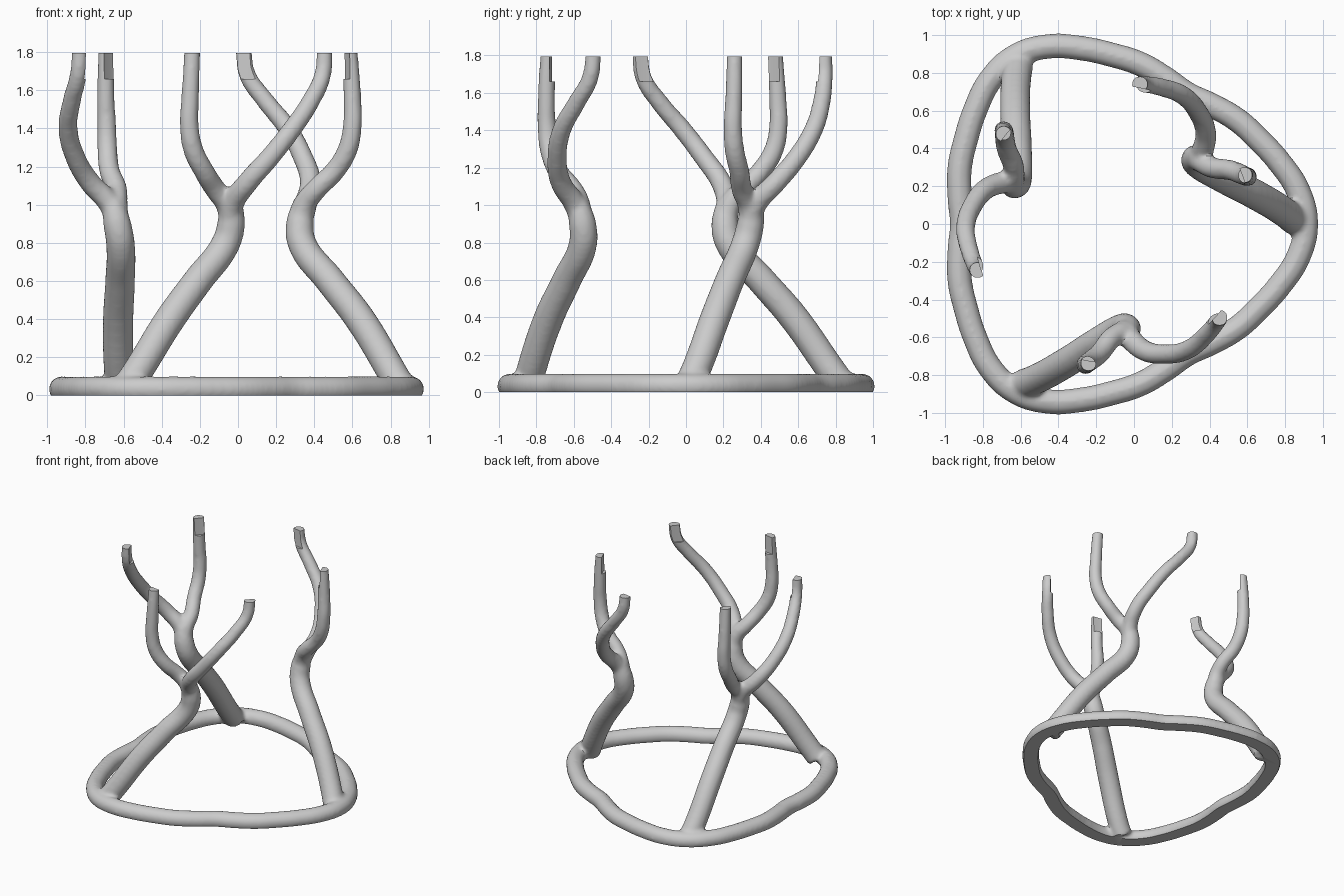
import bpy
import bmesh
from math import radians, cos, sin
from mathutils import Matrix, Vector

default = bpy.data.objects.get("Cube")
if default:
    bpy.data.objects.remove(default, do_unlink=True)

AXIS = Vector((-0.115, 0, 0))  # three-fold symmetry axis


def add_path(curve, points, cyclic=False):
    """Smooth tube through (x, y, z, radius) points."""
    spline = curve.splines.new('BEZIER')
    spline.bezier_points.add(len(points) - 1)
    spline.use_cyclic_u = cyclic
    for bp, (x, y, z, r) in zip(spline.bezier_points, points):
        bp.co = (x, y, z)
        bp.radius = r
        bp.handle_left_type = bp.handle_right_type = 'AUTO'


def link(name, data):
    obj = bpy.data.objects.new(name, data)
    bpy.context.collection.objects.link(obj)
    return obj


def baked(obj):
    """Mesh of the object with its modifiers applied."""
    deps = bpy.context.evaluated_depsgraph_get()
    deps.update()
    return bpy.data.meshes.new_from_object(obj.evaluated_get(deps))


def cutter(name, build):
    bm = bmesh.new()
    build(bm)
    mesh = bpy.data.meshes.new(name)
    bm.to_mesh(mesh)
    bm.free()
    obj = link(name, mesh)
    obj.hide_render = True
    return obj


# Tubes: wavy base ring and three forked stems
curve = bpy.data.curves.new("tubes", 'CURVE')
curve.dimensions = '3D'
curve.bevel_depth = 1.0
curve.bevel_resolution = 6
curve.resolution_u = 10
curve.use_fill_caps = True

half_lobe = [1.025, 1.0, 0.945, 0.895, 0.86, 0.82, 0.795]
lobe = half_lobe + half_lobe[-2:0:-1]
ring = []
for i in range(36):
    a, r = radians(10 * i), lobe[i % 12]
    ring.append((AXIS.x + r * cos(a), r * sin(a), 0.033, 0.066))
add_path(curve, ring, cyclic=True)

trunk = [(0.86, 0.01, 0.03, 0.08), (0.82, 0.045, 0.1, 0.08), (0.64, 0.157, 0.4, 0.081),
         (0.485, 0.235, 0.6, 0.079), (0.335, 0.32, 0.8, 0.076), (0.325, 0.345, 0.9, 0.074),
         (0.35, 0.36, 1.02, 0.058)]
inner_branch = [(0.325, 0.335, 0.88, 0.06), (0.355, 0.37, 1.0, 0.06), (0.38, 0.48, 1.12, 0.056),
                (0.34, 0.59, 1.25, 0.053), (0.26, 0.68, 1.4, 0.051), (0.14, 0.725, 1.55, 0.048),
                (0.05, 0.74, 1.68, 0.045), (0.03, 0.74, 1.8, 0.043), (0.025, 0.74, 1.86, 0.043)]
outer_branch = [(0.325, 0.34, 0.88, 0.06), (0.35, 0.335, 1.0, 0.06), (0.41, 0.3, 1.08, 0.056),
                (0.51, 0.285, 1.18, 0.054), (0.575, 0.26, 1.29, 0.053), (0.6, 0.25, 1.42, 0.05),
                (0.6, 0.255, 1.55, 0.047), (0.585, 0.26, 1.8, 0.043), (0.58, 0.26, 1.86, 0.043)]

for k in range(3):
    turn = Matrix.Rotation(radians(120 * k), 3, 'Z')
    for path in (trunk, inner_branch, outer_branch):
        pts = []
        for x, y, z, r in path:
            p = turn @ (Vector((x, y, z)) - AXIS) + AXIS
            pts.append((p.x, p.y, p.z, r))
        add_path(curve, pts)

tubes = link("tubes", curve)
frame = link("branched_stand_frame", baked(tubes))
bpy.data.objects.remove(tubes, do_unlink=True)

# Fuse the tubes with soft joints
fuse = frame.modifiers.new("fuse", 'REMESH')
fuse.mode = 'VOXEL'
fuse.voxel_size = 0.014
soften = frame.modifiers.new("soften", 'SMOOTH')
soften.factor = 0.5
soften.iterations = 6
frame.data = baked(frame)
frame.modifiers.clear()

# Trim: flat foot, level tips, and a round seat notched into the tips
def block(z):
    return lambda bm: bmesh.ops.create_cube(
        bm, size=1, matrix=Matrix.Translation((0, 0, z)) @ Matrix.Diagonal((3, 3, 1, 1)))


def seat(bm):
    bmesh.ops.create_cone(bm, cap_ends=True, segments=96, radius1=0.735, radius2=0.735,
                          depth=0.4, matrix=Matrix.Translation(AXIS + Vector((0, 0, 1.86))))


cutters = [cutter("floor_cutter", block(-0.5)), cutter("seat_cutter", seat),
           cutter("top_cutter", block(2.295))]
for c in cutters:
    trim = frame.modifiers.new(c.name, 'BOOLEAN')
    trim.operation = 'DIFFERENCE'
    trim.solver = 'EXACT'
    trim.object = c
frame.data = baked(frame)
frame.modifiers.clear()
for c in cutters:
    bpy.data.objects.remove(c, do_unlink=True)

# Single grey finish
grey = bpy.data.materials.new("light_grey")
grey.use_nodes = True
colour = (0.6, 0.6, 0.6, 1)
grey.diffuse_color = colour
grey.node_tree.nodes["Principled BSDF"].inputs["Base Color"].default_value = colour
frame.data.materials.clear()
frame.data.materials.append(grey)

bpy.ops.object.select_all(action='DESELECT')
frame.select_set(True)
bpy.context.view_layer.objects.active = frame
bpy.ops.object.shade_smooth_by_angle(angle=radians(35))
